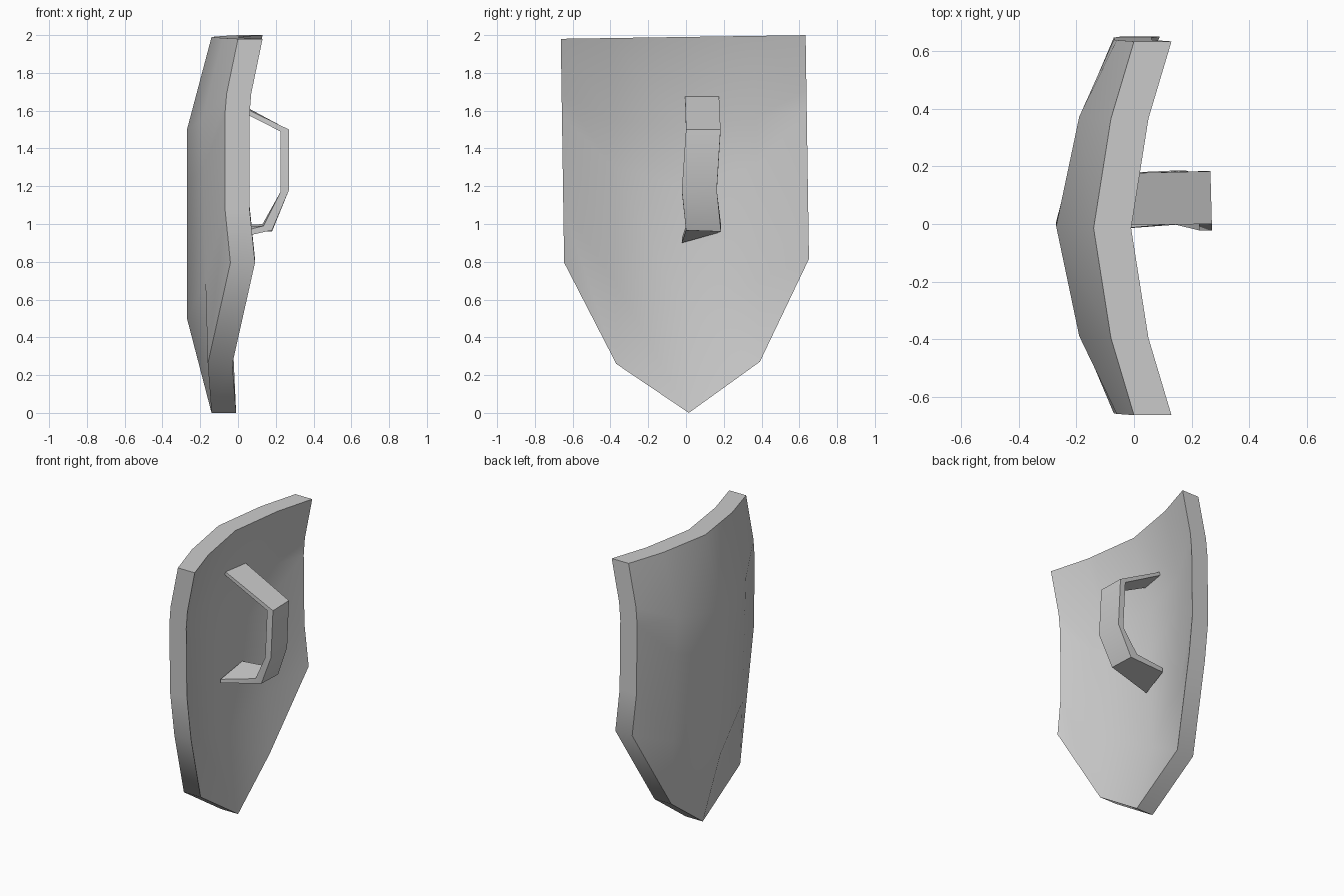
import bpy, bmesh

if "Cube" in bpy.data.objects:
    bpy.data.objects.remove(bpy.data.objects["Cube"])


def thick_sheet(name, front, back):
    """Closed solid from two matching grids of points (rows of columns)."""
    bm = bmesh.new()
    f, b = ([[bm.verts.new(p) for p in row] for row in g] for g in (front, back))
    rows, cols = len(f), len(f[0])
    for g in (f, b):
        for r in range(rows - 1):
            for c in range(cols - 1):
                bm.faces.new((g[r][c], g[r][c + 1], g[r + 1][c + 1], g[r + 1][c]))
    # rim around the boundary
    ring = ([(0, c) for c in range(cols)] + [(r, cols - 1) for r in range(1, rows)]
            + [(rows - 1, c) for c in range(cols - 2, -1, -1)]
            + [(r, 0) for r in range(rows - 2, 0, -1)])
    for (r0, c0), (r1, c1) in zip(ring, ring[1:] + ring[:1]):
        bm.faces.new((f[r0][c0], f[r1][c1], b[r1][c1], b[r0][c0]))
    bmesh.ops.recalc_face_normals(bm, faces=bm.faces)
    me = bpy.data.meshes.new(name)
    bm.to_mesh(me)
    bm.free()
    ob = bpy.data.objects.new(name, me)
    bpy.context.collection.objects.link(ob)
    bpy.ops.object.select_all(action='DESELECT')
    ob.select_set(True)
    bpy.context.view_layer.objects.active = ob
    bpy.ops.object.shade_smooth_by_angle(angle=0.524)
    return ob


# Shield: each row holds (x, z) at the centre, middle and edge columns
half_rows = [
    [(-.14, 1.99), (-.08, 1.99), (0, 1.99)],
    [(-.27, 1.5), (-.19, 1.56), (-.06, 1.70)],
    [(-.27, 1.19), (-.185, 1.31), (-.07, 1.58)],
    [(-.27, .5), (-.172, .7), (-.07, 1.1)],
    [(-.14, 0), (-.16, .265), (-.04, .805)],
]
col_y = (0, .38, .648)
TILT, THICK = .015, .13     # slight lean in y, plate thickness in x


def shield_layer(dx):
    grid = []
    for row in half_rows:
        line = []
        for k in (-2, -1, 0, 1, 2):
            x, z = row[abs(k)]
            y = col_y[abs(k)] * (1 if k > 0 else -1)
            line.append((x + dx, y + TILT * (1 - z), z + TILT * y))
        grid.append(line)
    return grid


thick_sheet("shield_plate", shield_layer(0), shield_layer(THICK))

# Handle: a bent strap, (x, z) along its near and far sides
near_y = (-.005, 0, -.022, 0, -.022)
far_y = (.175, .183, .163, .185, .175)
outer_near = [(-.10, 1.68), (.27, 1.5), (.27, 1.18), (.18, .967), (-.12, .90)]
outer_far = [(-.07, 1.68), (.265, 1.5), (.265, 1.18), (.18, .96), (-.09, .955)]
inner_near = [(-.10, 1.655), (.225, 1.49), (.225, 1.17), (.135, .99), (-.12, .925)]
inner_far = [(-.07, 1.655), (.225, 1.49), (.225, 1.17), (.13, 1.0), (-.09, .985)]


def strap(near, far):
    return [[(n[0], yn, n[1]), (f[0], yf, f[1])]
            for n, f, yn, yf in zip(near, far, near_y, far_y)]


thick_sheet("handle_strap", strap(outer_near, outer_far), strap(inner_near, inner_far))
